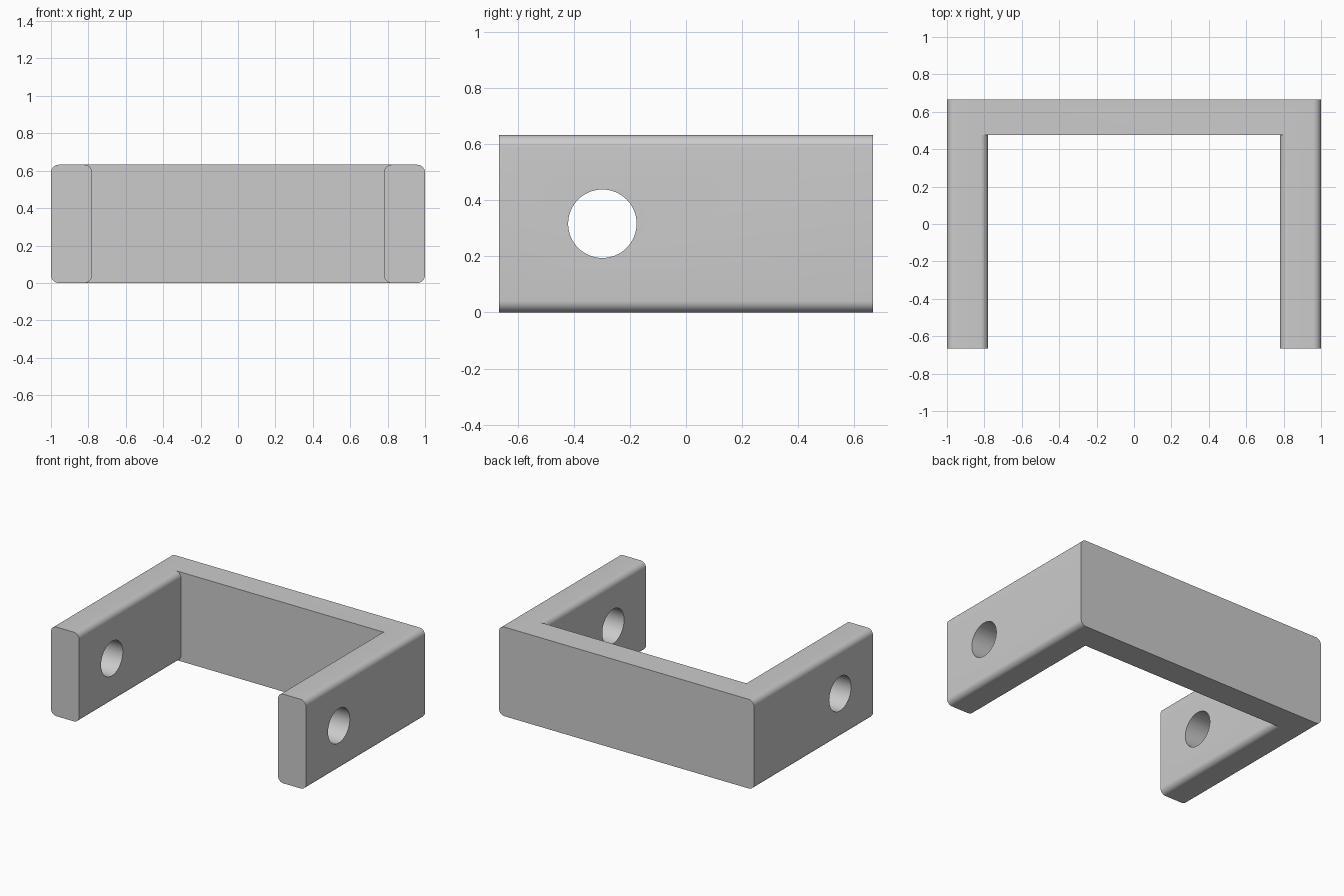
import bpy, bmesh, math
from mathutils import Matrix, Vector

cube = bpy.data.objects.get("Cube")
if cube:
    bpy.data.objects.remove(cube, do_unlink=True)

HALF_DEPTH, HEIGHT = 0.666, 0.632
ARM_INNER, ARM_OUTER = 0.78, 1.0
PLATE_FRONT = 0.476
FILLET = 0.042
HOLE_Y, HOLE_RADIUS = -0.298, 0.122

grey = bpy.data.materials.new("plain grey")
grey.use_nodes = True
color = (0.6, 0.6, 0.6, 1)
grey.diffuse_color = color
grey.node_tree.nodes["Principled BSDF"].inputs["Base Color"].default_value = color


def add_object(name, bm):
    bmesh.ops.recalc_face_normals(bm, faces=bm.faces)
    mesh = bpy.data.meshes.new(name)
    bm.to_mesh(mesh)
    bm.free()
    mesh.materials.append(grey)
    obj = bpy.data.objects.new(name, mesh)
    bpy.context.collection.objects.link(obj)
    return obj


def box(bm, low, high):
    low, high = Vector(low), Vector(high)
    place = Matrix.Translation((low + high) / 2) @ Matrix.Diagonal((*(high - low), 1))
    bmesh.ops.create_cube(bm, size=1, matrix=place)


def arm(name, side):
    # Upright bar with its four lengthwise edges rounded
    bm = bmesh.new()
    xs = sorted((side * ARM_INNER, side * ARM_OUTER))
    box(bm, (xs[0], -HALF_DEPTH, 0), (xs[1], HALF_DEPTH, HEIGHT))
    long_edges = [e for e in bm.edges
                  if abs(e.verts[0].co.y - e.verts[1].co.y) > HALF_DEPTH]
    bmesh.ops.bevel(bm, geom=long_edges, offset=FILLET, segments=8,
                    profile=0.5, affect='EDGES')
    return add_object(name, bm)


def combine(target, other, operation):
    mod = target.modifiers.new(operation.lower(), 'BOOLEAN')
    mod.operation = operation
    mod.solver = 'EXACT'
    mod.object = other
    bpy.context.view_layer.objects.active = target
    bpy.ops.object.modifier_apply(modifier=mod.name)
    bpy.data.objects.remove(other, do_unlink=True)


# Back plate, reaching into both arms
bm = bmesh.new()
reach = (ARM_INNER + ARM_OUTER) / 2
box(bm, (-reach, PLATE_FRONT, 0), (reach, HALF_DEPTH, HEIGHT))
bracket = add_object("u_bracket", bm)

# Arms fused to the plate
for name, side in (("left_arm", 1), ("right_arm", -1)):
    combine(bracket, arm(name, side), 'UNION')

# Pin hole through both arms
bm = bmesh.new()
place = Matrix.Translation((0, HOLE_Y, HEIGHT / 2)) @ Matrix.Rotation(math.pi / 2, 4, 'Y')
bmesh.ops.create_cone(bm, cap_ends=True, segments=64, radius1=HOLE_RADIUS,
                      radius2=HOLE_RADIUS, depth=3, matrix=place)
cutter = add_object("hole_cutter", bm)
cutter.hide_render = True
combine(bracket, cutter, 'DIFFERENCE')

# Smooth fillets and hole walls, crisp corners
bpy.ops.object.select_all(action='DESELECT')
bracket.select_set(True)
bpy.context.view_layer.objects.active = bracket
bpy.ops.object.shade_smooth_by_angle(angle=math.radians(30))
